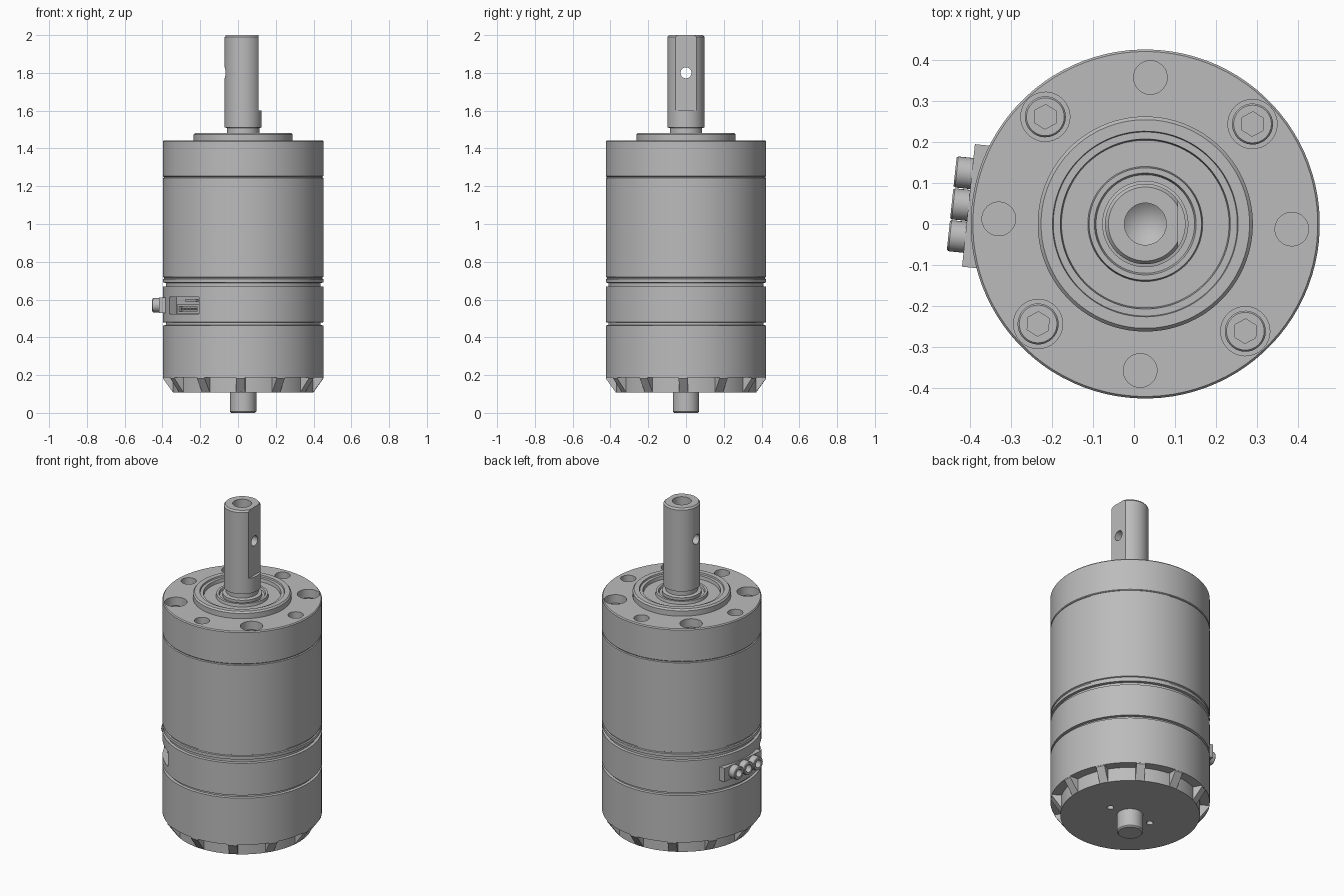
import bpy, bmesh
from math import radians, cos, sin, pi
from mathutils import Matrix, Vector

cube = bpy.data.objects.get("Cube")
if cube:
    bpy.data.objects.remove(cube, do_unlink=True)

metal = bpy.data.materials.new("plain grey metal")
metal.use_nodes = True
GREY = (0.5, 0.5, 0.5, 1)
metal.diffuse_color = GREY
metal.node_tree.nodes["Principled BSDF"].inputs["Base Color"].default_value = GREY

# The motor axis sits off centre, and the whole motor is turned slightly
AXIS = Matrix.Translation((0.0275, 0, 0))
TURN = AXIS @ Matrix.Rotation(radians(-2), 4, 'Z')


def radial(angle, dist, z, side=0):
    """Frame on the casing wall whose local z points outward and local y is tangential."""
    return (AXIS @ Matrix.Rotation(radians(angle), 4, 'Z')
            @ Matrix.Translation((dist, side, z)) @ Matrix.Rotation(pi / 2, 4, 'Y'))


def finish(name, bm, matrix=TURN):
    bmesh.ops.recalc_face_normals(bm, faces=bm.faces)
    bm.transform(matrix)
    mesh = bpy.data.meshes.new(name)
    bm.to_mesh(mesh)
    bm.free()
    mesh.materials.append(metal)
    obj = bpy.data.objects.new(name, mesh)
    bpy.context.collection.objects.link(obj)
    smooth(obj)
    return obj


def smooth(obj):
    for p in obj.data.polygons:
        p.use_smooth = True
    obj.data.set_sharp_from_angle(angle=radians(25))


def lathe(name, profile, seg=96, matrix=TURN):
    """Turn (radius, height) points into a closed solid."""
    bm = bmesh.new()
    rings = []
    for r, z in profile:
        n = seg if r else 1
        rings.append([bm.verts.new((r * cos(2 * pi * i / seg), r * sin(2 * pi * i / seg), z))
                      for i in range(n)])
    for a, b in zip(rings, rings[1:]):
        for i in range(seg):
            j = (i + 1) % seg
            quad = [a[i % len(a)], a[j % len(a)], b[j % len(b)], b[i % len(b)]]
            bm.faces.new(list(dict.fromkeys(quad)))
    return finish(name, bm, matrix)


def add_cyl(bm, r, z0, z1, x=0, y=0, seg=32):
    bmesh.ops.create_cone(bm, cap_ends=True, segments=seg, radius1=r, radius2=r, depth=z1 - z0,
                          matrix=Matrix.Translation((x, y, (z0 + z1) / 2)))


def box(name, size, matrix):
    bm = bmesh.new()
    bmesh.ops.create_cube(bm, size=1, matrix=Matrix.Diagonal((*size, 1)))
    return finish(name, bm, matrix)


def cut(obj, cutter):
    """Subtract the cutter, bake the result and remove the cutter."""
    cutter.hide_render = True
    mod = obj.modifiers.new("cut", 'BOOLEAN')
    mod.operation = 'DIFFERENCE'
    mod.solver = 'EXACT'
    mod.object = cutter
    deps = bpy.context.evaluated_depsgraph_get()
    deps.update()
    mesh = bpy.data.meshes.new_from_object(obj.evaluated_get(deps))
    obj.modifiers.clear()
    obj.data = mesh
    bpy.data.objects.remove(cutter, do_unlink=True)
    smooth(obj)


def polar(r, deg):
    return r * cos(radians(deg)), r * sin(radians(deg))


# Casing with its grooves
casing = lathe("casing", [
    (0, .108), (.372, .108), (.372, .188), (.425, .188), (.425, .463), (.41, .465), (.41, .478),
    (.425, .48), (.425, .668), (.41, .67), (.41, .688), (.425, .69), (.425, .708), (.419, .711),
    (.419, .717), (.425, .72), (.425, 1.244), (.419, 1.247), (.419, 1.255), (0, 1.255)])

# Two small holes in the rear face
bm = bmesh.new()
for side in (-1, 1):
    add_cyl(bm, .018, .05, .16, x=side * .133)
cut(casing, finish("rear_hole_cutter", bm))

# Sloped ribs around the rear edge
bm = bmesh.new()
for k in range(12):
    rot = Matrix.Rotation(radians(30 * k), 4, 'Z')
    ends = [[bm.verts.new(rot @ Vector((r, y, z)))
             for r, z in ((.35, .108), (.371, .108), (.424, .182), (.424, .195), (.35, .195))]
            for y in (-.024, .024)]
    for loop in ends:
        bm.faces.new(loop)
    for i in range(5):
        j = (i + 1) % 5
        bm.faces.new((ends[0][i], ends[0][j], ends[1][j], ends[1][i]))
finish("rear_ribs", bm)

# Front flange with raised boss and bearing recess
flange = lathe("front_flange", [
    (0, 1.25), (.421, 1.25), (.425, 1.254), (.425, 1.437), (.42, 1.443), (.262, 1.443),
    (.262, 1.474), (.254, 1.483), (.226, 1.483), (.224, 1.474), (.207, 1.474), (.204, 1.455),
    (.14, 1.455), (.137, 1.472), (.124, 1.472), (.12, 1.46), (0, 1.46)])

# Counterbores and plain holes in the flange
bm = bmesh.new()
for k in range(4):
    add_cyl(bm, .06, 1.34, 1.5, *polar(.357, 45 + 90 * k))
    add_cyl(bm, .041, 1.33, 1.5, *polar(.357, 90 * k))
cut(flange, finish("flange_hole_cutter", bm))

# Socket-head screws in the counterbores
for k in range(4):
    x, y = polar(.357, 45 + 90 * k)
    spot = TURN @ Matrix.Translation((x, y, 0))
    screw = lathe(f"screw_{k + 1}", [(0, 1.335), (.05, 1.335), (.05, 1.395), (.046, 1.4), (0, 1.4)],
                  32, spot)
    bm = bmesh.new()
    add_cyl(bm, .03, 1.37, 1.45, seg=6)
    cut(screw, finish("hex_cutter", bm, spot))

# Output shaft with centre bore, flat and cross hole
shaft = lathe("output_shaft", [
    (0, 1.45), (.105, 1.45), (.105, 1.478), (.086, 1.482), (.086, 1.508), (.098, 1.511),
    (.098, 1.99), (.09, 2), (.051, 2), (.051, 1.95), (0, 1.91)], 64, AXIS)
cut(shaft, box("flat_cutter", (.1, .4, .5), AXIS @ Matrix.Translation((.13, 0, 1.85))))
bm = bmesh.new()
add_cyl(bm, .029, -.2, .2)
cut(shaft, finish("cross_hole_cutter", bm, radial(0, 0, 1.8)))

# Rear shaft stub
lathe("rear_shaft", [(0, .12), (.07, .12), (.07, .007), (.063, 0), (0, 0)], 48)

# Side connector plate with three hollow terminals
PLUG = 174
box("terminal_plate", (.08, .3, .07), radial(PLUG, .398, .57))
for k in (-1, 0, 1):
    lathe(f"terminal_{k + 2}", [(0, 0), (.038, 0), (.038, .06), (.035, .064), (.022, .064),
                                (.022, .03), (0, .03)], 32, radial(PLUG, .41, .57, .078 * k))

# Recessed signal socket
SOCKET = 220
cut(casing, box("pocket_cutter", (.09, .24, .1), radial(SOCKET, .41, .568)))
socket = box("signal_socket", (.045, .18, .04), radial(SOCKET, .375, .55, .017))
cut(socket, box("socket_cutter", (.026, .15, .05), radial(SOCKET, .4, .55, .017)))
for k in range(5):
    box(f"signal_pin_{k + 1}", (.008, .008, .03), radial(SOCKET, .378, .55, .017 + .028 * (k - 2)))
box("signal_latch", (.012, .09, .02), radial(SOCKET, .367, .595, .017))
